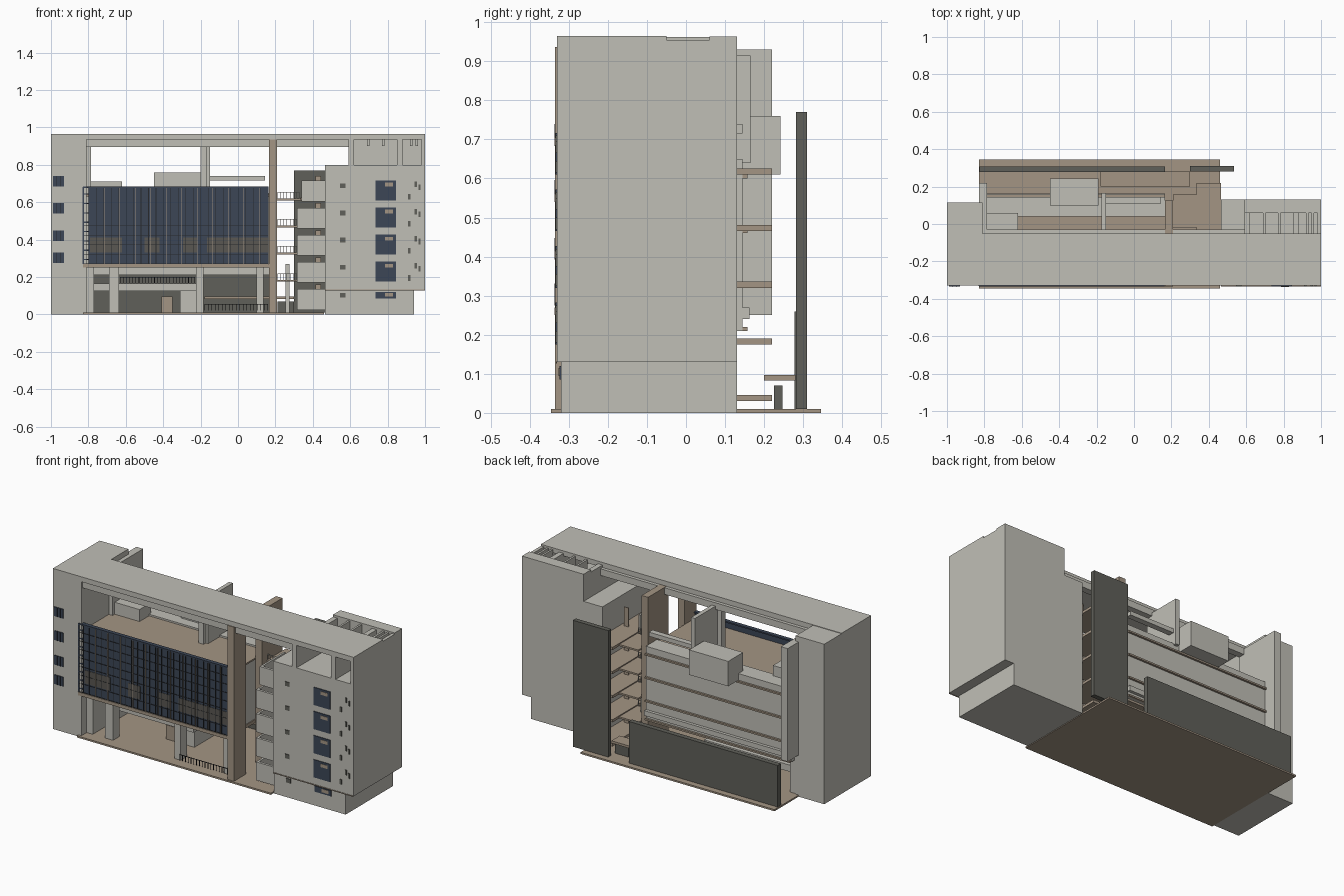
import bpy, bmesh

cube = bpy.data.objects.get("Cube")
if cube:
    bpy.data.objects.remove(cube, do_unlink=True)


def material(name, r, g, b):
    m = bpy.data.materials.new(name)
    m.use_nodes = True
    m.diffuse_color = (r, g, b, 1)
    m.node_tree.nodes["Principled BSDF"].inputs["Base Color"].default_value = (r, g, b, 1)
    return m


CONCRETE = material("light concrete", .53, .52, .47)
TAN = material("tan stone", .37, .30, .23)
DARK = material("dark grey wall", .115, .115, .10)
NAVY = material("navy glass", .045, .061, .093)
BLACK = material("black metal", .02, .022, .025)
PANEL = material("grey brown panel", .10, .095, .085)


def boxes(name, mat, *spans):
    """One object made of boxes, each given as x, y and z ranges."""
    bm = bmesh.new()
    for x, y, z in spans:
        made = bmesh.ops.create_cube(bm, size=1)
        for v in made["verts"]:
            for i, (lo, hi) in enumerate((x, y, z)):
                v.co[i] = (lo + hi) / 2 + v.co[i] * (hi - lo)
    mesh = bpy.data.meshes.new(name)
    bm.to_mesh(mesh)
    bm.free()
    mesh.materials.append(mat)
    ob = bpy.data.objects.new(name, mesh)
    bpy.context.collection.objects.link(ob)
    return ob


def rail(name, x0, x1, y, z, h=.035, n=12, mat=BLACK):
    """Railing along x with evenly spaced posts."""
    t = .003
    spans = [((x0, x1), (y, y + t), (z + h - t, z + h))]
    for i in range(n + 1):
        x = x0 + (x1 - x0 - t) * i / n
        spans.append(((x, x + t), (y, y + t), (z, z + h)))
    boxes(name, mat, *spans)


STOREY = .145
FRONT = -.33

# Ground and rear boundary walls
boxes("ground_slab", TAN, ((-.83, .46), (-.345, .345), (0, .01)))
boxes("low_rear_wall", DARK, ((-.825, .165), (.278, .308), (.01, .26)))
boxes("tall_rear_wall", DARK, ((.3, .535), (.282, .31), (.01, .77)))

# Towers
boxes("right_side_tower", CONCRETE, ((-1, -.81), (FRONT, .115), (0, .962)))
boxes("left_side_tower", CONCRETE, ((.465, 1), (FRONT, .13), (.13, .8)))
boxes("left_tower_base", CONCRETE, ((.465, .94), (-.32, .13), (0, .13)))
boxes("tower_base_line", TAN, ((.465, 1), (FRONT - .003, FRONT), (.127, .132)))

# Long roof and beams
boxes("long_roof", CONCRETE, ((-1, 1), (FRONT, -.05), (.935, .965)))
boxes("roof_beams", CONCRETE,
      *[((-.81, .59), (y, y + .04), (.895, .935)) for y in (-.32, -.07)])

# Roof terrace of the left tower
boxes("terrace_walls", CONCRETE,
      ((.98, 1), (FRONT, .13), (.8, .955)),
      ((.59, 1), (.06, .13), (.8, .963)),
      ((.59, .62), (FRONT, .06), (.8, .95)),
      ((.85, .88), (FRONT, .06), (.8, .95)))
boxes("terrace_ribs", CONCRETE,
      *[((x, x + .012), (-.05, .06), (.9, .955)) for x in (.69, .77, .92, .95)])

# Central block
boxes("central_block", CONCRETE, ((-.8, .16), (-.29, .05), (.265, .63)),
      ((-.8, .165), (.04, .145), (.21, .65)))
boxes("roof_terrace", TAN, ((-.82, .165), (-.32, .04), (.63, .64)))
boxes("facade_slab", TAN, ((-.83, .165), (-.335, .05), (.25, .27)))
boxes("rear_ledges", TAN,
      *[((-.8, .165), (.14, .157), (z, z + .01)) for z in (.21, .32, .46, .6)])
boxes("rear_sill", CONCRETE, ((-.8, .165), (.14, .163), (.24, .27)))

# Rooftop volumes and fins
boxes("rooftop_box", CONCRETE, ((-.45, -.19), (.1, .242), (.61, .76)))
boxes("small_rooftop_box", CONCRETE, ((-.81, -.62), (-.05, .06), (.64, .712)))
boxes("rooftop_rail", CONCRETE, ((-.15, .145), (.11, .145), (.715, .74)))
boxes("edge_fin", CONCRETE, ((-.83, -.785), (-.07, .22), (.25, .93)))
boxes("middle_fin", CONCRETE, ((-.175, -.15), (-.07, .165), (.64, .915)),
      ((-.2, -.165), (-.09, -.05), (.64, .9)))
boxes("stone_fin", TAN, ((.165, .208), (-.335, -.22), (.01, .936)),
      ((.165, .208), (-.07, .125), (.01, .936)))

# Glass facade with mullions and lower panels
boxes("glass_front", NAVY, ((-.8, .163), (-.328, -.318), (.27, .68)))
boxes("glass_cap", NAVY, ((-.83, .163), (-.334, -.31), (.675, .683)))
boxes("mullions", BLACK,
      *[((-.8 + .04 * i, -.797 + .04 * i), (-.332, -.326), (.27, .68)) for i in range(25)],
      *[((-.83, .163), (-.331, -.326), (.27 + .051 * i, .272 + .051 * i)) for i in range(9)])
boxes("facade_lines", TAN,
      *[((-.717 + .083 * i, -.715 + .083 * i), (-.334, -.328), (.27, .675)) for i in range(11)])
boxes("side_frame", NAVY, ((-.832, -.824), (-.332, -.318), (.27, .68)),
      *[((-.83, -.8), (-.332, -.325), (z / 100, z / 100 + .006)) for z in range(29, 68, 5)])
boxes("facade_panels", PANEL,
      *[((a, b), (-.33, -.327), (.33, .41)) for a, b in
        ((-.79, -.62), (-.5, -.42), (-.295, -.22), (-.165, .163))])

# Open ground floor
boxes("columns", CONCRETE,
      *[((x, x + w), (-.28, -.22), (.01, .25)) for x, w in ((-.69, .055), (-.225, .04), (.1, .035))],
      ((-.81, -.77), (-.28, .11), (.01, .25)))
boxes("mezzanine", CONCRETE, ((-.77, -.19), (-.15, .1), (.125, .165)),
      ((-.31, -.22), (-.1, .1), (.01, .125)))
boxes("entrance_box", TAN, ((-.41, -.35), (-.1, -.02), (.01, .095)))
boxes("low_walkway", TAN, ((-.18, .3), (.2, .28), (.083, .097)))
rail("mezzanine_rail", -.63, -.23, -.15, .165, n=24)
rail("ground_rail", -.18, .16, -.3, .02, n=18)

# Balconies, landings and stairs between the fin and the tower
for i in range(5):
    z = .03 + STOREY * i
    left = .34 if i == 4 else .315
    boxes(f"balcony_parapet_{i}", CONCRETE, ((left, .465), (-.28, -.265), (z - .005, z + .105)),
          ((left, left + .012), (-.28, -.05), (z - .005, z + .105)))
    boxes(f"balcony_floor_{i}", TAN, ((.335, .465), (-.27, .22), (z, z + .016)))
    boxes(f"balcony_door_{i}", TAN, ((.415, .445), (-.05, -.045), (z + .016, z + .13)))
    if i:
        boxes(f"stair_landing_{i}", TAN, ((.208, .34), (-.02, .157), (z, z + .01)))
        rail(f"stair_rail_{i}", .21, .33, -.02, z + .01, n=7, mat=CONCRETE)
boxes("stair_post", CONCRETE, ((.255, .275), (.02, .04), (.01, .27)))
boxes("ground_planter", DARK, ((.21, .3), (.225, .247), (.01, .07)))

# Tower windows as thin plates
PLATE = (FRONT - .004, FRONT + .001)
boxes("right_tower_windows", NAVY,
      *[((-.99, -.93), PLATE, (z, z + .056)) for z in (.275, .392, .54, .683)])
boxes("window_bars", BLACK,
      *[((x, x + .003), (FRONT - .006, FRONT), (z, z + .056))
        for z in (.275, .392, .54, .683) for x in (-.97, -.95)])
boxes("tall_windows", NAVY, ((.735, .845), (-.324, -.319), (.085, .12)),
      *[((.735, .845), PLATE, (.175 + STOREY * i, .282 + STOREY * i)) for i in range(4)])
boxes("window_vents", TAN, ((.785, .83), (-.326, -.32), (.095, .115)),
      *[((.785, .83), (FRONT - .006, FRONT), (.25 + STOREY * i, .27 + STOREY * i))
        for i in range(4)])
boxes("small_windows", DARK, ((.545, .575), (-.324, -.319), (.09, .115)),
      *[((.545, .575), PLATE, (.24 + STOREY * i, .265 + STOREY * i)) for i in range(4)])
boxes("slit_windows", DARK,
      *[((x, x + .012), PLATE, (.18 + dz + STOREY * i, .21 + dz + STOREY * i))
        for i in range(4) for x, dz in ((.91, 0), (.945, .065), (.965, .05))])
